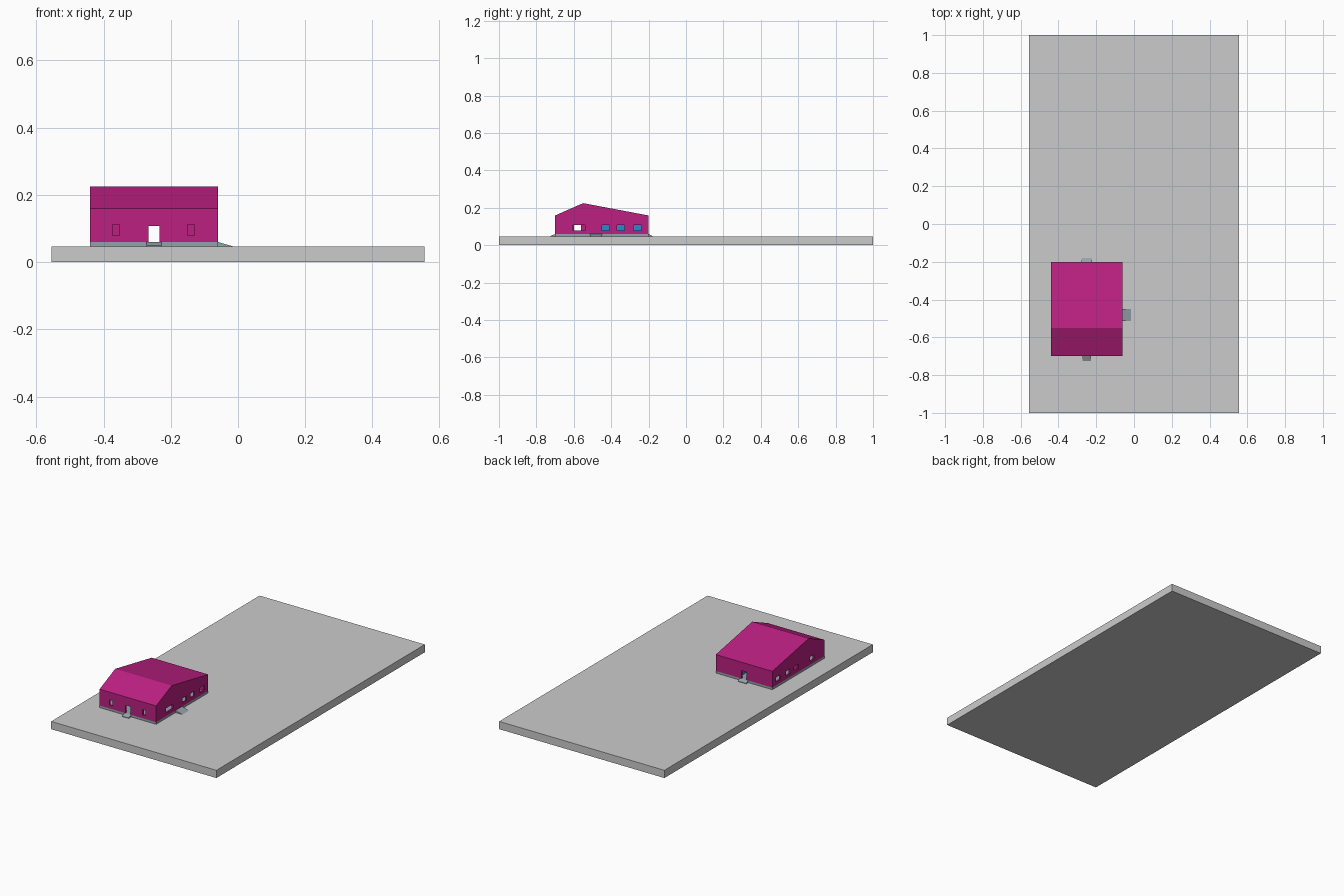
import bpy

if "Cube" in bpy.data.objects:
    bpy.data.objects.remove(bpy.data.objects["Cube"])

def material(name, rgb):
    m = bpy.data.materials.new(name)
    m.diffuse_color = (*rgb, 1)
    m.use_nodes = True
    m.node_tree.nodes["Principled BSDF"].inputs["Base Color"].default_value = m.diffuse_color
    return m

PINK = material("pink_paint", (0.50, 0.014, 0.22))
BLUE = material("blue_paint", (0.03, 0.24, 0.62))
CONCRETE = material("concrete", (0.30, 0.36, 0.40))

def make(name, verts, faces, mat=None):
    me = bpy.data.meshes.new(name)
    me.from_pydata(verts, [], faces)
    ob = bpy.data.objects.new(name, me)
    bpy.context.collection.objects.link(ob)
    if mat:
        me.materials.append(mat)
    return ob

def boxes(name, spans, mat=None):
    """One object holding boxes given as (x0, x1, y0, y1, z0, z1)."""
    verts, faces = [], []
    for x0, x1, y0, y1, z0, z1 in spans:
        b = len(verts)
        verts += [(x, y, z) for z in (z0, z1)
                  for x, y in ((x0, y0), (x1, y0), (x1, y1), (x0, y1))]
        faces += [[b + i for i in f] for f in
                  ((3, 2, 1, 0), (4, 5, 6, 7), (0, 1, 5, 4),
                   (1, 2, 6, 5), (2, 3, 7, 6), (3, 0, 4, 7))]
    return make(name, verts, faces, mat)

def prism(name, profile, a, b, place, mat=None):
    """Profile swept from a to b; place(t, u, v) gives the 3D point."""
    n = len(profile)
    verts = [place(t, u, v) for t in (a, b) for u, v in profile]
    faces = [list(range(n))[::-1], list(range(n, 2 * n))]
    faces += [(i, (i + 1) % n, n + (i + 1) % n, n + i) for i in range(n)]
    ob = make(name, verts, faces, mat)
    import bmesh
    bm = bmesh.new()
    bm.from_mesh(ob.data)
    bmesh.ops.recalc_face_normals(bm, faces=bm.faces)
    bm.to_mesh(ob.data)
    bm.free()
    return ob

def cut(ob, cutter):
    m = ob.modifiers.new("cut", 'BOOLEAN')
    m.operation, m.object, m.solver = 'DIFFERENCE', cutter, 'EXACT'
    cutter.hide_render = True
    cutter.display_type = 'WIRE'

X0, X1, Y0, Y1 = -0.44, -0.06, -0.70, -0.20
GROUND, FLOOR, T = 0.047, 0.06, 0.01
along_x = lambda t, u, v: (t, u, v)
along_y = lambda t, u, v: (u, t, v)

# Plot and foundation
boxes("plot_slab", [(-0.555, 0.555, -1, 1, 0, GROUND)])
boxes("foundation", [(X0, X1, Y0, Y1, GROUND - 0.01, FLOOR)], CONCRETE)

# Hollow house shell with an off-centre ridge
shell = prism("house_shell", [(Y0, FLOOR), (Y1, FLOOR), (Y1, 0.159), (-0.55, 0.225),
                              (Y0, 0.159)], X0, X1, along_x, PINK)
cut(shell, prism("room_cutter", [(Y0 + T, FLOOR - 0.01), (Y1 - T, FLOOR - 0.01),
                                 (Y1 - T, 0.151), (-0.55, 0.214), (Y0 + T, 0.151)],
                 X0 + T, X1 - T, along_x))

# Window and door openings
E = 0.02
right = [(-0.604, -0.54), (-0.449, -0.41), (-0.369, -0.33), (-0.28, -0.237)]
left = [(-0.60, -0.561)] + right[1:]
openings = [(X1 - E, X1 + E, a, b, 0.08, 0.108) for a, b in right]
openings += [(X0 - E, X0 + E, a, b, 0.08, 0.108) for a, b in left]
openings += [(a, a + 0.02, Y0 - E, Y0 + E, 0.08, 0.112) for a in (-0.373, -0.15)]
openings += [(-0.267, -0.233, y - E, y + E, FLOOR - 0.005, 0.108) for y in (Y0, Y1)]
cut(shell, boxes("opening_cutter", openings))

# Inner walls: a cross wall with a passage, and a blue room divider
boxes("cross_wall", [(X0 + T, -0.27, -0.475, -0.465, FLOOR, 0.155),
                     (-0.23, X1 - T, -0.475, -0.465, FLOOR, 0.155)], PINK)
boxes("blue_divider", [(-0.21, -0.20, -0.465, Y1 - T, FLOOR, 0.155)], BLUE)

# Entrance ramps at front, back and right side
for name, wall, tip, half in (("front_ramp", Y0, -0.724, 0.022),
                              ("back_ramp", Y1, -0.18, 0.028)):
    prism(name, [(-0.25 - half, 0), (-0.25 + half, 0), (-0.25 + half, 1),
                 (-0.25 - half, 1)], wall, tip,
          lambda t, u, v, w=wall: (u, t, GROUND + (0.013 * v if t == w else 0.003 * v)),
          CONCRETE)
prism("side_ramp", [(X1, GROUND), (-0.015, GROUND), (X1, FLOOR)],
      -0.513, -0.449, along_y, CONCRETE)
